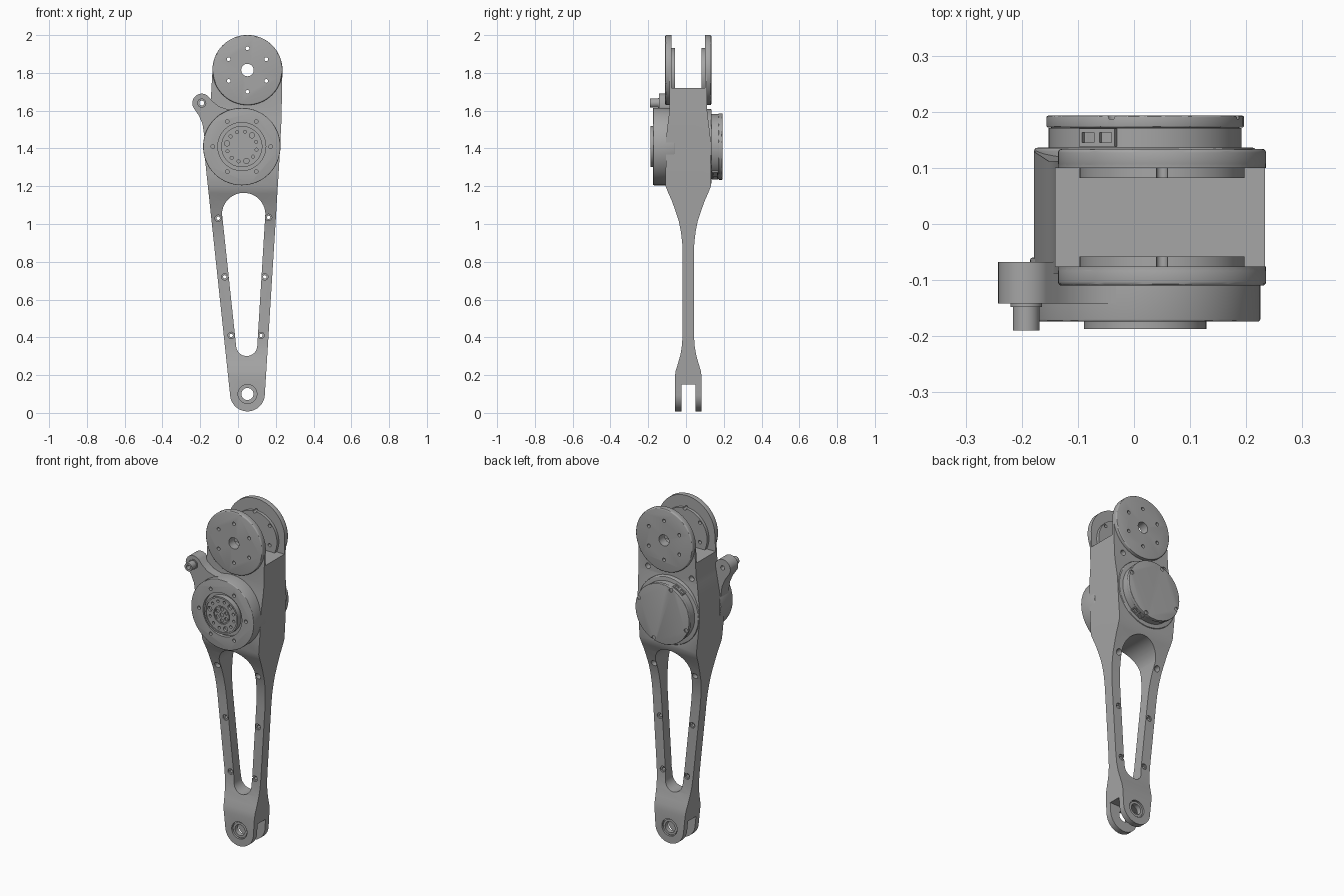
import bpy, bmesh
from math import sin, cos, pi, radians

if "Cube" in bpy.data.objects:
    bpy.data.objects.remove(bpy.data.objects["Cube"])

grey = bpy.data.materials.new("machined grey")
grey.use_nodes = True
grey.diffuse_color = (0.38, 0.38, 0.38, 1)
grey.node_tree.nodes["Principled BSDF"].inputs["Base Color"].default_value = grey.diffuse_color

MID = 0.012            # centre plane of the link in y
TOP = (0.05, 1.815)    # upper clevis axis
HUB = (0.02, 1.41)     # motor axis
END = (0.05, 0.1)      # lower clevis axis


def arc(c, r, a0, a1, n=24):
    angles = [radians(a0 + (a1 - a0) * i / n) for i in range(n + 1)]
    return [(c[0] + r * cos(a), c[1] + r * sin(a)) for a in angles]


def ring(c, r, n, start=0):
    return arc(c, r, start, start + 360, n)[:-1]


def add_prism(bm, pts, lo, hi, axis="y"):
    place = (lambda p, d: (p[0], d, p[1])) if axis == "y" else (lambda p, d: (d, p[0], p[1]))
    a = [bm.verts.new(place(p, lo)) for p in pts]
    b = [bm.verts.new(place(p, hi)) for p in pts]
    bm.faces.new(a)
    bm.faces.new(b)
    for i in range(len(pts)):
        j = (i + 1) % len(pts)
        bm.faces.new((a[i], a[j], b[j], b[i]))


def make(name, parts, bevel=0):
    """Object from a list of (outline, low, high[, axis]) prisms."""
    bm = bmesh.new()
    for p in parts:
        add_prism(bm, *p)
    bmesh.ops.recalc_face_normals(bm, faces=bm.faces)
    if bevel:
        edges = [e for e in bm.edges if e.calc_face_angle(0) > 1]
        bmesh.ops.bevel(bm, geom=edges, offset=bevel, segments=3, affect="EDGES", profile=0.5)
    mesh = bpy.data.meshes.new(name)
    bm.to_mesh(mesh)
    bm.free()
    mesh.materials.append(grey)
    obj = bpy.data.objects.new(name, mesh)
    bpy.context.collection.objects.link(obj)
    return obj


def disc(c, r, lo, hi, n=64):
    return (ring(c, r, n), lo, hi)


def combine(obj, tool, op):
    mod = obj.modifiers.new(op, "BOOLEAN")
    mod.operation, mod.object, mod.solver = op, tool, "EXACT"
    bpy.context.view_layer.objects.active = obj
    bpy.ops.object.modifier_apply(modifier=mod.name)
    bpy.data.objects.remove(tool)


def box(x0, x1, z0, z1):
    return [(x0, z0), (x1, z0), (x1, z1), (x0, z1)]


# Link body: front outline crossed with the side thickness profile
outline = arc(TOP, 0.185, 0, 180, 40)
outline += [(-0.145, 1.64), (-0.178, 1.46), (-0.178, 1.38), (-0.167, 1.27)]
outline += arc(END, 0.092, 183, 357, 32)
outline += [(0.217, 1.3), (0.23, 1.55)]
body = make("link_body", [(outline, -0.4, 0.4)])

half = [(0.1, 2.1), (0.1, 1.6), (0.118, 1.45), (0.12, 1.2), (0.106, 1.165), (0.088, 1.125),
        (0.068, 1.07), (0.05, 1.015), (0.039, 0.96), (0.032, 0.9), (0.03, 0.84), (0.03, 0.42),
        (0.033, 0.36), (0.041, 0.31), (0.055, 0.26), (0.066, 0.225), (0.071, 0.19), (0.071, -0.1)]
side = [(MID - h, z) for h, z in half] + [(MID + h, z) for h, z in reversed(half)]
combine(body, make("side_profile", [(side, -0.5, 0.5, "x")]), "INTERSECT")

# Arm window and the clevis slots at both ends
window = arc((0.03, 1.05), 0.115, 3, 177) + arc((0.046, 0.357), 0.056, 183, 357)
combine(body, make("window_cutter", [(window, -0.5, 0.5)]), "DIFFERENCE")
combine(body, make("slot_cutter", [
    (box(MID - 0.088, MID + 0.088, 1.72, 2.2), -0.5, 0.5, "x"),
    (box(MID - 0.037, MID + 0.037, -0.1, 0.15), -0.5, 0.5, "x")]), "DIFFERENCE")

# Raised outer discs and inner pads on the upper ears, rear seat for the motor
for s in (-1, 1):
    def span(a, b):
        return sorted((MID + s * a, MID + s * b))
    combine(body, make("ear_disc", [disc(TOP, 0.1855, *span(0.089, 0.122))], 0.007), "UNION")
    combine(body, make("ear_pad", [disc((0.05, 1.785), 0.147, *span(0.07, 0.093))]), "UNION")
combine(body, make("motor_seat", [disc(HUB, 0.198, 0.05, 0.136)], 0.006), "UNION")

# Through holes
arm_bolts = [(-0.105, 1.03), (-0.07, 0.72), (-0.036, 0.41),
             (0.162, 1.035), (0.142, 0.72), (0.122, 0.41)]
through = [disc(TOP, 0.033, -0.5, 0.5, 32), disc(END, 0.032, -0.5, 0.5, 32)]
through += [disc(c, 0.01, -0.5, 0.5, 16) for c in ring(TOP, 0.115, 6, 90)]
through += [disc(c, 0.009, -0.5, 0.5, 16) for c in arm_bolts]
combine(body, make("hole_cutter", through), "DIFFERENCE")

# Counterbores, with two blind holes above the motor seat
bores = []
for s in (-1, 1):
    def outer(h, d):
        return sorted((MID + s * (h - d), MID + s * (h + 0.1)))
    bores += [disc(c, 0.017, *outer(0.032, 0.01), 20) for c in arm_bolts]
    bores.append(disc(END, 0.05, *outer(0.071, 0.012), 40))
bores += [disc(c, 0.016, 0.08, 0.2, 20) for c in ((0.17, 1.625), (-0.115, 1.625))]
combine(body, make("counterbore_cutter", bores), "DIFFERENCE")

# Bearing rings in the lower clevis
for s, name in ((-1, "front_bearing"), (1, "rear_bearing")):
    lo, hi = sorted((MID + s * 0.045, MID + s * 0.065))
    bearing = make(name, [disc(END, 0.045, lo, hi, 40)])
    combine(bearing, make("bore", [disc(END, 0.032, -0.5, 0.5, 32)]), "DIFFERENCE")

# Front motor housing with bolt circle and flange groove
housing = make("front_housing", [disc(HUB, 0.205, -0.174, -0.06, 80)], 0.004)
cuts = [disc(HUB, 0.127, -0.3, -0.155)]
cuts += [disc(c, 0.01, -0.3, -0.155, 16) for c in ring(HUB, 0.153, 6)]
combine(housing, make("housing_cutter", cuts), "DIFFERENCE")

# Output flange with its hole pattern
flange = make("output_flange", [disc(HUB, 0.109, -0.187, -0.14)])
combine(flange, make("dish_cutter", [disc(HUB, 0.1, -0.3, -0.181)]), "DIFFERENCE")
cuts = [disc(HUB, 0.052, -0.3, -0.174, 40)]
for i, c in enumerate(ring(HUB, 0.08, 12, 48)):
    cuts.append(disc(c, 0.014 if i % 4 == 0 else 0.008, -0.3, -0.165, 16))
combine(flange, make("flange_cutter", cuts), "DIFFERENCE")
hub = make("flange_hub", [disc(HUB, 0.047, -0.18, -0.16, 40)])
cuts = [disc(c, 0.01, -0.3, -0.17, 16) for c in ring(HUB, 0.033, 6, 30)]
cuts.append(disc(HUB, 0.012, -0.3, -0.17, 16))
combine(hub, make("hub_cutter", cuts), "DIFFERENCE")

# Side lug and its pin
LUG = (-0.192, 1.64)
lug_shape = arc(LUG, 0.05, 45, 215) + [(-0.208, 1.575), (-0.188, 1.53), (-0.178, 1.46),
             (-0.1, 1.4), (0, 1.5), (0, 1.612), (-0.05, 1.606), (-0.1, 1.622), (-0.135, 1.65)]
lug = make("side_lug", [(lug_shape, -0.142, -0.068)])
pin = make("lug_pin", [disc(LUG, 0.024, -0.19, -0.12, 32)])
collar = make("lug_collar", [disc(LUG, 0.028, -0.148, -0.12, 32)])
for part in (lug, pin, collar):
    combine(part, make("pin_bore", [disc(LUG, 0.013, -0.5, 0.5, 20)]), "DIFFERENCE")

# Rear motor can, groove and cap
can = make("rear_can", [disc(HUB, 0.172, 0.1, 0.171, 80)])
cap = make("rear_cap", [disc(HUB, 0.176, 0.172, 0.193, 80)], 0.003)
make("cap_spacer", [disc(HUB, 0.168, 0.165, 0.18, 64)])
combine(cap, make("cap_notches", [disc(c, 0.012, 0.187, 0.3, 16)
                                  for c in ring(HUB, 0.165, 4, 20)]), "DIFFERENCE")


# Cable sockets on opposite sides of the can
def turned(pts, angle):
    a = radians(angle)
    return [(HUB[0] + r * cos(a) - t * sin(a), HUB[1] + r * sin(a) + t * cos(a)) for r, t in pts]


for angle, name in ((119, "upper_socket"), (-61, "lower_socket")):
    socket = make(name, [(turned(box(0.14, 0.178, -0.036, 0.036), angle), 0.138, 0.17)])
    pockets = [(turned(box(0.17, 0.2, t - 0.012, t + 0.012), angle), 0.145, 0.163)
               for t in (-0.018, 0.018)]
    combine(socket, make("socket_cutter", pockets), "DIFFERENCE")

# Smooth the curved walls, keep the machined edges sharp
bpy.ops.object.select_all(action="DESELECT")
for obj in bpy.context.scene.objects:
    if obj.type == "MESH" and grey.name in obj.data.materials:
        obj.select_set(True)
        bpy.context.view_layer.objects.active = obj
bpy.ops.object.shade_smooth_by_angle(angle=radians(30))
